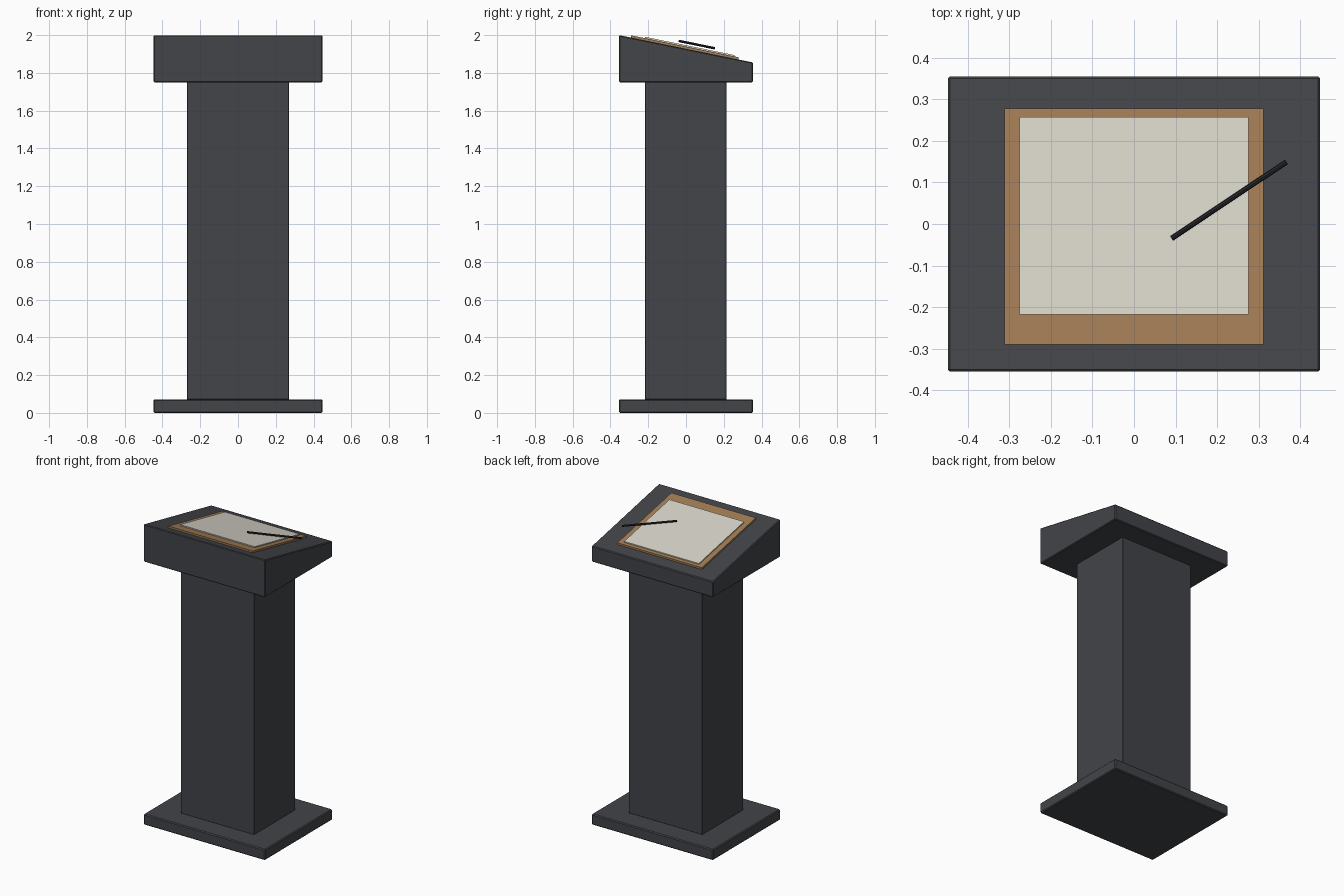
import bpy, bmesh, math
from mathutils import Vector

if "Cube" in bpy.data.objects:
    bpy.data.objects.remove(bpy.data.objects["Cube"])

SLOPE = -0.145 / 0.71          # fall of the desk top towards the back
def desk_z(y):
    return 2.0 + SLOPE * (y + 0.355)

def material(name, rgb):
    m = bpy.data.materials.new(name)
    m.diffuse_color = (*rgb, 1)
    m.use_nodes = True
    m.node_tree.nodes["Principled BSDF"].inputs["Base Color"].default_value = m.diffuse_color
    return m

DARK = material("dark_paint", (0.055, 0.058, 0.065))
WOOD = material("wood", (0.36, 0.20, 0.09))
PAPER = material("paper", (0.68, 0.66, 0.58))
INK = material("pen_black", (0.02, 0.02, 0.024))

def block(name, x, y0, y1, bottom, top, mat, bevel=0.0):
    """Box whose bottom and top heights are functions of y."""
    bm = bmesh.new()
    bmesh.ops.create_cube(bm, size=2)
    for v in bm.verts:
        v.co.x *= x
        y = y0 if v.co.y < 0 else y1
        v.co.z = bottom(y) if v.co.z < 0 else top(y)
        v.co.y = y
    if bevel:
        bmesh.ops.bevel(bm, geom=bm.edges[:], offset=bevel, segments=1, affect='EDGES')
    me = bpy.data.meshes.new(name)
    bm.to_mesh(me)
    bm.free()
    ob = bpy.data.objects.new(name, me)
    bpy.context.collection.objects.link(ob)
    me.materials.append(mat)
    return ob

def level(h):
    return lambda y: h

def above(d):
    return lambda y: desk_z(y) + d

# Foot, column and sloping head
block("base", 0.447, -0.355, 0.355, level(0), level(0.072), DARK, 0.006)
block("column", 0.271, -0.217, 0.215, level(0.07), level(1.76), DARK, 0.003)
block("desk_head", 0.447, -0.355, 0.355, level(1.75), desk_z, DARK, 0.005)

# Clipboard and sheet lying on the slope
block("writing_board", 0.311, -0.29, 0.277, above(-0.004), above(0.012), WOOD)
block("paper_sheet", 0.275, -0.218, 0.257, above(0.010), above(0.019), PAPER)

# Pen resting above the sheet
a = Vector((0.091, -0.034, desk_z(-0.034) + 0.034))
b = Vector((0.366, 0.149, desk_z(0.149) + 0.034))
bpy.ops.mesh.primitive_cylinder_add(vertices=8, radius=0.0065, depth=(b - a).length,
                                    location=(a + b) / 2)
pen = bpy.context.object
pen.name = "pen"
pen.rotation_euler = (b - a).to_track_quat('Z', 'Y').to_euler()
pen.data.materials.append(INK)
